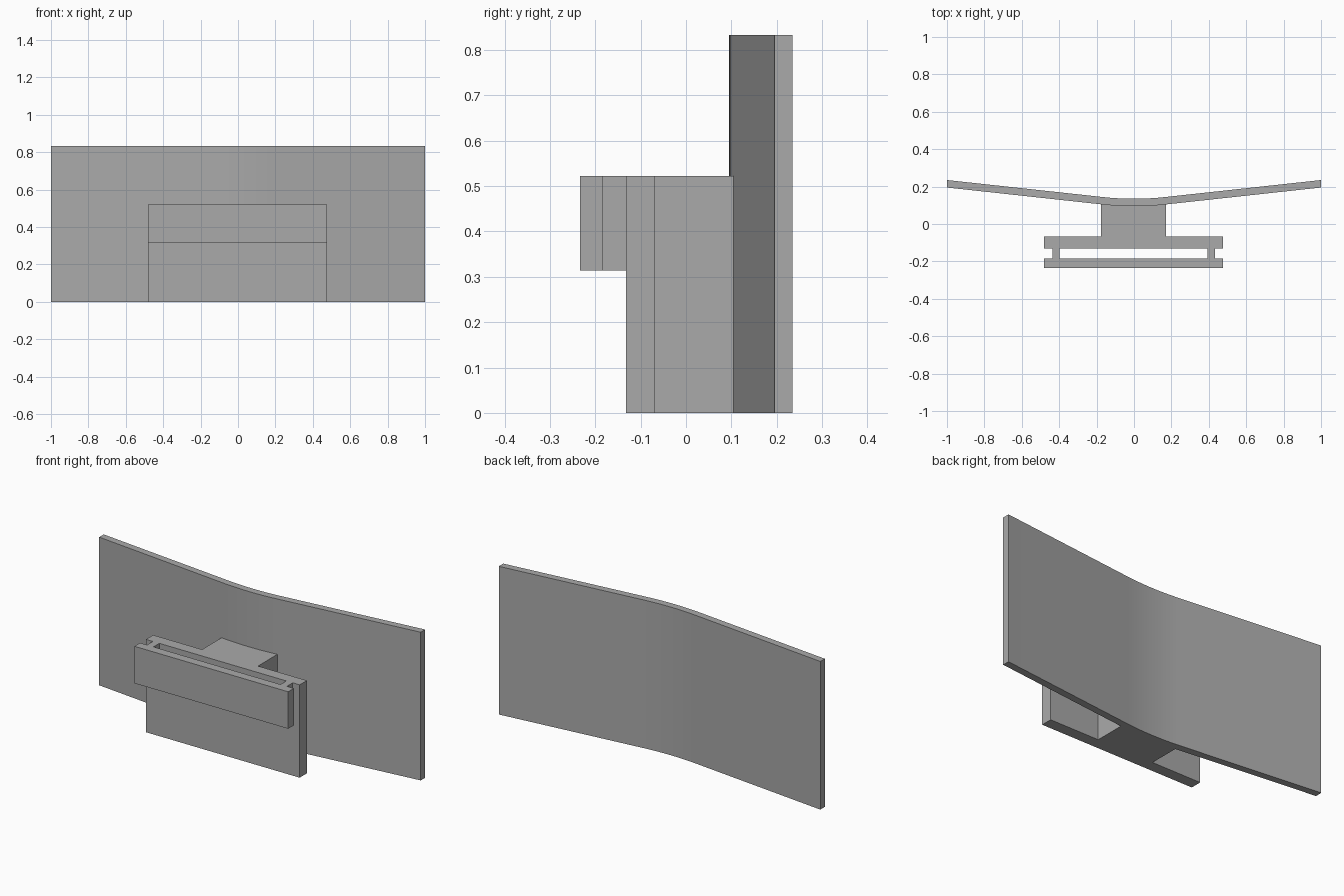
import bpy, bmesh, math

cube = bpy.data.objects.get("Cube")
if cube:
    bpy.data.objects.remove(cube, do_unlink=True)

grey = bpy.data.materials.new("mid grey")
grey.use_nodes = True
GREY = (0.4, 0.4, 0.4, 1)
grey.diffuse_color = GREY
grey.node_tree.nodes["Principled BSDF"].inputs["Base Color"].default_value = GREY


def prism(name, outline, z0, z1):
    """Extrude a plan outline from z0 up to z1."""
    bm = bmesh.new()
    face = bm.faces.new([bm.verts.new((x, y, z0)) for x, y in outline])
    ext = bmesh.ops.extrude_face_region(bm, geom=[face])
    up = [v for v in ext["geom"] if isinstance(v, bmesh.types.BMVert)]
    bmesh.ops.translate(bm, verts=up, vec=(0, 0, z1 - z0))
    bmesh.ops.recalc_face_normals(bm, faces=bm.faces)
    mesh = bpy.data.meshes.new(name)
    bm.to_mesh(mesh)
    bm.free()
    mesh.materials.append(grey)
    obj = bpy.data.objects.new(name, mesh)
    bpy.context.collection.objects.link(obj)
    return obj


# Bent panel: straight wings joined by a gentle curve
SLOPE, BEND, THICK = 0.109, 0.165, 0.04


def panel_y(x):
    a = abs(x)
    if a < BEND:
        return 0.095 + SLOPE * a * a / (2 * BEND)
    return 0.195 - SLOPE * (1 - a)


STEPS = 16
bend_xs = [-BEND + 2 * BEND * i / STEPS for i in range(STEPS + 1)]
xs = [-1] + bend_xs + [1]
front = [(x, panel_y(x)) for x in xs]
back = [(x, y + THICK) for x, y in reversed(front)]
panel = prism("bent_panel", front + back, 0, 0.833)
bpy.context.view_layer.objects.active = panel
panel.select_set(True)
bpy.ops.object.shade_smooth_by_angle(angle=math.radians(30))

# T-shaped mount: neck fitted to the panel curve, and wide plate
C, PLATE, NECK = -0.002, 0.478, 0.174
Y0, Y1 = -0.132, -0.068
neck_end = [(x, panel_y(x)) for x in [C + NECK] + bend_xs[::-1] + [C - NECK]]
prism("mount_block",
      [(C - PLATE, Y0), (C + PLATE, Y0), (C + PLATE, Y1), (C + NECK, Y1)]
      + neck_end + [(C - NECK, Y1), (C - PLATE, Y1)], 0, 0.522)

# H-section front rail: bar and two spacers making one solid around the slot
Z0, Z1, BAR0, BAR1 = 0.314, 0.522, -0.234, -0.184
S_IN, S_OUT = 0.395, 0.435
prism("front_rail",
      [(C - PLATE, BAR0), (C + PLATE, BAR0), (C + PLATE, BAR1),
       (C + S_OUT, BAR1), (C + S_OUT, Y0), (C + S_IN, Y0), (C + S_IN, BAR1),
       (C - S_IN, BAR1), (C - S_IN, Y0), (C - S_OUT, Y0), (C - S_OUT, BAR1),
       (C - PLATE, BAR1)], Z0, Z1)
